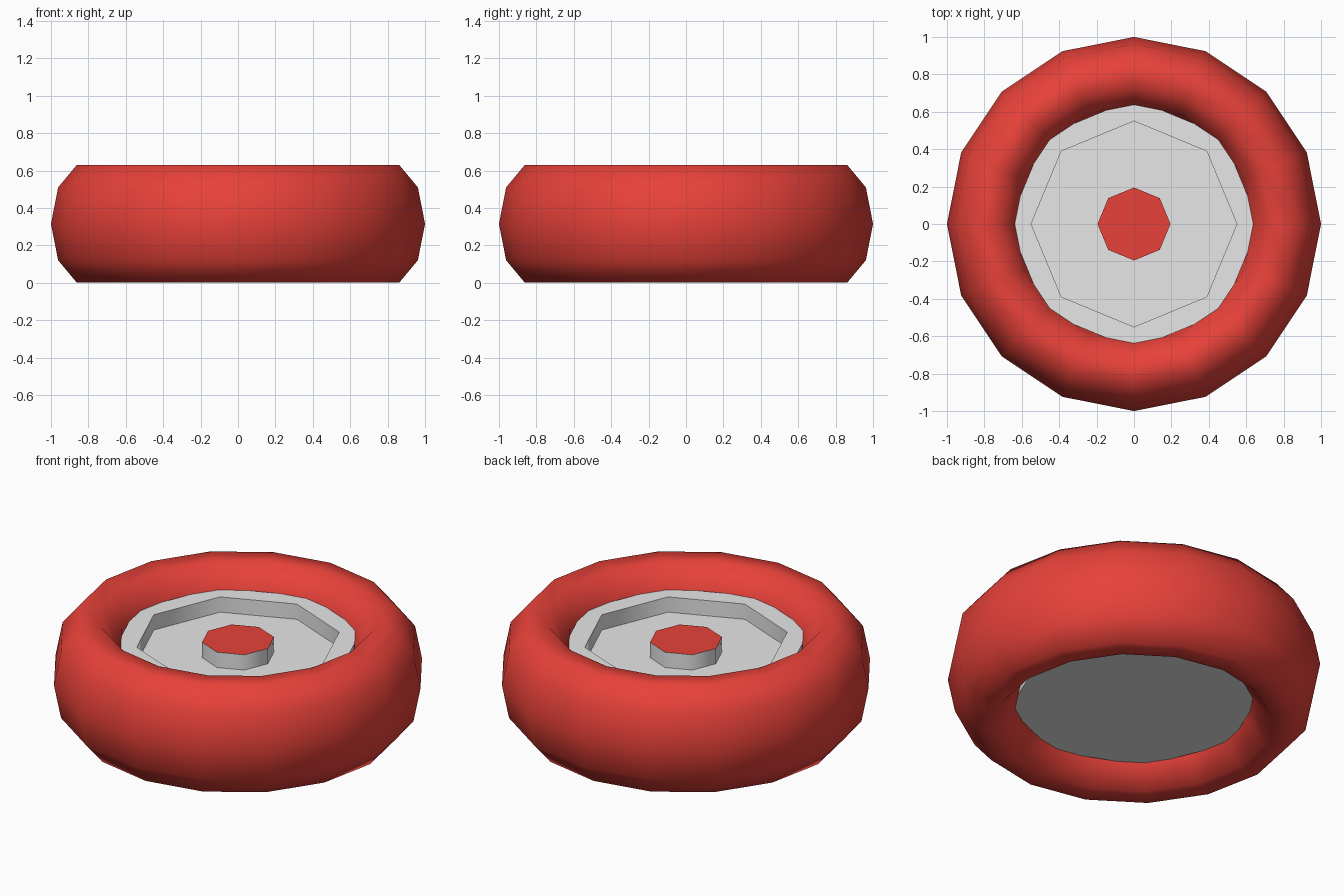
import bpy
import bmesh
from math import sin, cos, pi, radians

default = bpy.data.objects.get("Cube")
if default:
    bpy.data.objects.remove(default, do_unlink=True)


def material(name, color):
    mat = bpy.data.materials.new(name)
    mat.use_nodes = True
    mat.diffuse_color = (*color, 1)
    mat.node_tree.nodes["Principled BSDF"].inputs["Base Color"].default_value = (*color, 1)
    return mat


red = material("red", (0.8, 0.053, 0.041))
grey = material("light grey", (0.8, 0.8, 0.8))


def lathe(name, profile, sides, mats, loop=False, smooth=50):
    """Turn an (r, z) profile around z; an open profile gets a cap at each end."""
    bm = bmesh.new()
    rings = [[bm.verts.new((r * cos(2 * pi * i / sides), r * sin(2 * pi * i / sides), z))
              for i in range(sides)] for r, z in profile]
    pairs = list(zip(rings, rings[1:]))
    if loop:
        pairs.append((rings[-1], rings[0]))
    else:
        bm.faces.new(rings[0])
        bm.faces.new(rings[-1])
    for low, high in pairs:
        for i in range(sides):
            j = (i + 1) % sides
            bm.faces.new((low[i], low[j], high[j], high[i]))
    bmesh.ops.recalc_face_normals(bm, faces=bm.faces)
    mesh = bpy.data.meshes.new(name)
    bm.to_mesh(mesh)
    bm.free()
    for mat in mats:
        mesh.materials.append(mat)
    obj = bpy.data.objects.new(name, mesh)
    bpy.context.collection.objects.link(obj)
    bpy.ops.object.select_all(action='DESELECT')
    obj.select_set(True)
    bpy.context.view_layer.objects.active = obj
    bpy.ops.object.shade_smooth_by_angle(angle=radians(smooth))
    return obj


# Tyre: oval ten-sided section swept around sixteen steps
mid = 0.315
section = [(0.8 + 0.2 * cos(2 * pi * k / 10), mid + 0.331 * sin(2 * pi * k / 10))
           for k in range(10)]
lathe("tyre", section, 16, [red], loop=True, smooth=80)

# Rim: octagonal disc with a recessed front
top, floor = 0.505, 0.415
lathe("rim", [(0.67, 0.12), (0.67, top), (0.55, top), (0.55, floor)], 8, [grey])

# Hub: octagonal boss with a red cap
hub = lathe("hub", [(0.195, floor - 0.02), (0.195, top)], 8, [grey, red])
for face in hub.data.polygons:
    face.material_index = 1 if face.normal.z > 0.9 else 0
